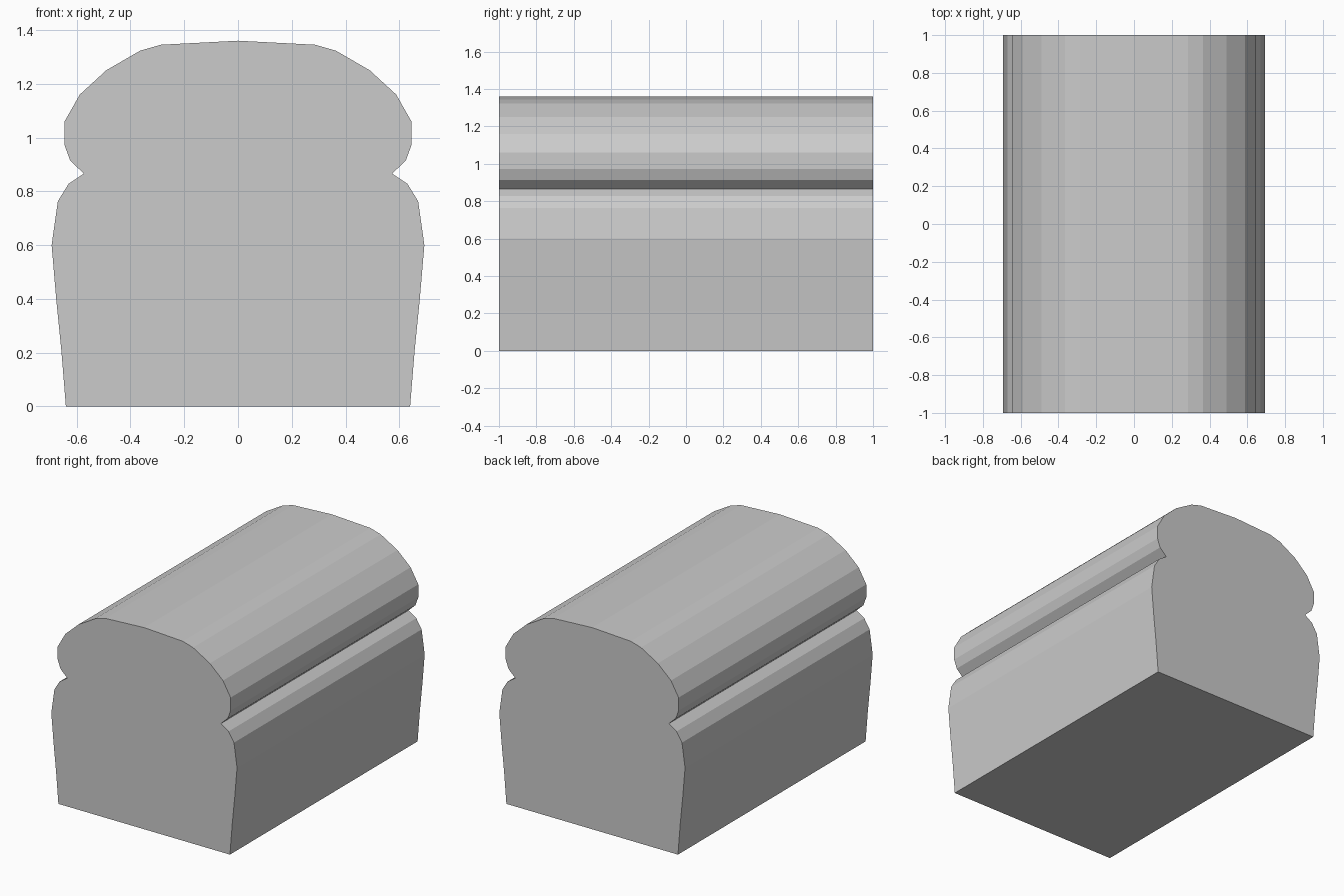
import bpy, bmesh

if "Cube" in bpy.data.objects:
    bpy.data.objects.remove(bpy.data.objects["Cube"])

# Right half of the loaf cross-section (x, z), from base up to the crown
half = [(0.64, 0), (0.657, 0.21), (0.676, 0.40), (0.693, 0.60), (0.67, 0.763),
        (0.63, 0.828), (0.573, 0.866), (0.624, 0.914), (0.645, 0.972),
        (0.645, 1.06), (0.588, 1.16), (0.49, 1.25), (0.364, 1.323),
        (0.287, 1.345), (0, 1.36)]
profile = half + [(-x, z) for x, z in reversed(half[:-1])]

# Bread loaf: mirrored profile extruded along y
bm = bmesh.new()
end = bm.faces.new([bm.verts.new((x, -1, z)) for x, z in profile])
ext = bmesh.ops.extrude_face_region(bm, geom=[end], use_keep_orig=True)
verts = [g for g in ext["geom"] if isinstance(g, bmesh.types.BMVert)]
bmesh.ops.translate(bm, verts=verts, vec=(0, 2, 0))
bmesh.ops.recalc_face_normals(bm, faces=bm.faces)

mesh = bpy.data.meshes.new("bread_loaf")
bm.to_mesh(mesh)
bm.free()
bpy.context.collection.objects.link(bpy.data.objects.new("bread_loaf", mesh))
